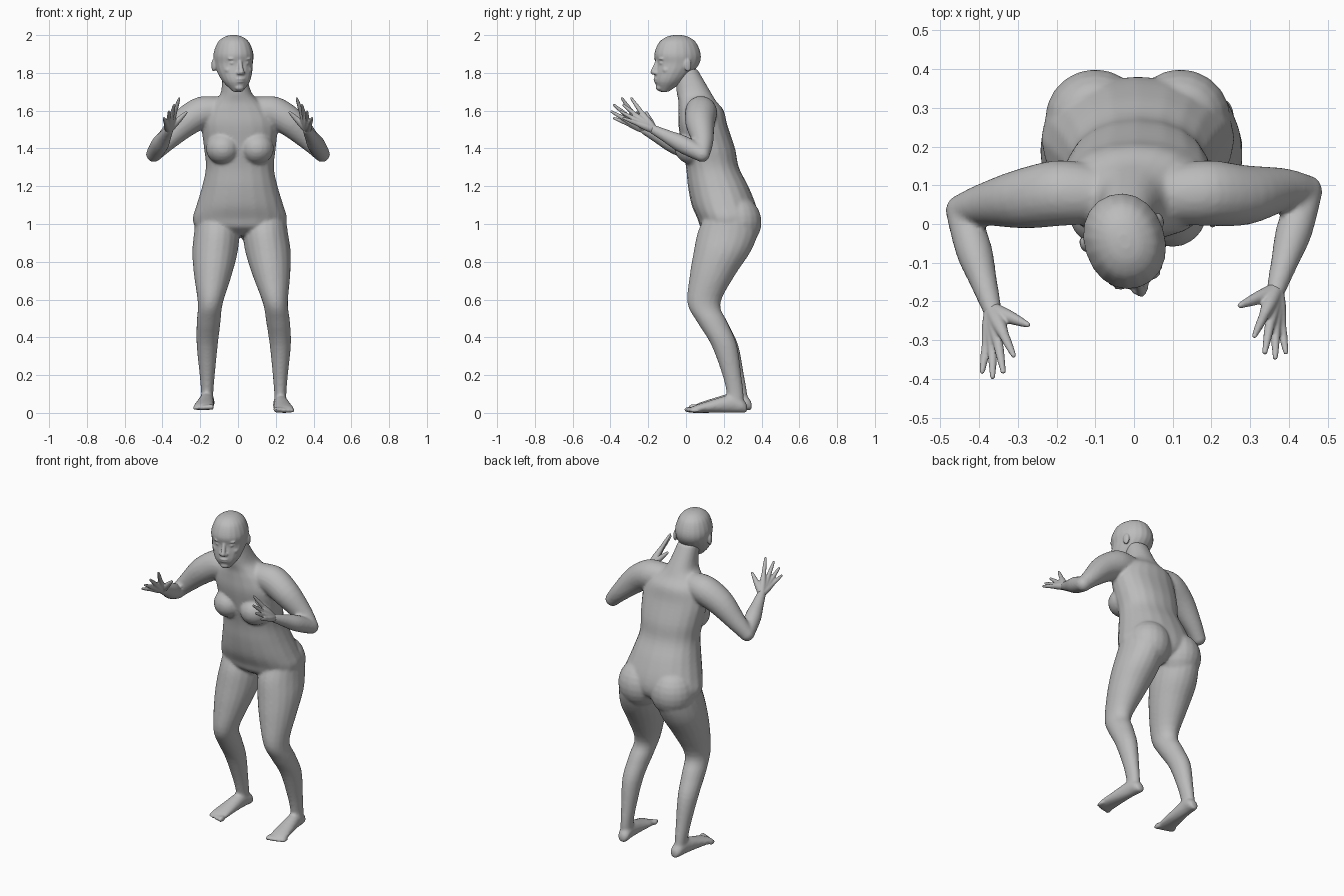
import bpy, bmesh, math
from mathutils import Vector, Matrix

if "Cube" in bpy.data.objects:
    bpy.data.objects.remove(bpy.data.objects["Cube"])

shade = (.5, .5, .5, 1)
grey = bpy.data.materials.new("plain grey")
grey.use_nodes = True
grey.diffuse_color = shade
grey.node_tree.nodes["Principled BSDF"].inputs["Base Color"].default_value = shade


def spline(a, b, c, d, t):
    """Smooth curve from b to c, guided by the neighbours a and d."""
    return b + (c - a) * (t / 2) + (a * 2 - b * 5 + c * 4 - d) * (t * t / 2) \
        + (b * 3 - a - c * 3 + d) * (t ** 3 / 2)


def loft(bm, rings, power=2, sides=20, steps=4):
    """Closed smooth skin over rings given as (centre, u axis, v axis)."""
    outlines = []
    for centre, u, v in rings:
        outline = []
        for i in range(sides):
            angle = math.tau * i / sides
            across, along = math.cos(angle), math.sin(angle)
            outline.append(Vector(centre)
                           + Vector(u) * math.copysign(abs(across) ** (2 / power), across)
                           + Vector(v) * math.copysign(abs(along) ** (2 / power), along))
        outlines.append(outline)
    padded = [outlines[0]] + outlines + [outlines[-1]]
    dense = []
    for a, b, c, d in zip(padded, padded[1:], padded[2:], padded[3:]):
        for k in range(steps):
            dense.append([spline(*corner, k / steps) for corner in zip(a, b, c, d)])
    dense.append(outlines[-1])
    loops = [[bm.verts.new(point) for point in outline] for outline in dense]
    for low, high in zip(loops, loops[1:]):
        for i in range(sides):
            j = (i + 1) % sides
            bm.faces.new((low[i], low[j], high[j], high[i]))
    bm.faces.new(loops[0][::-1])
    bm.faces.new(loops[-1])


def ring(z, y, wide, deep):
    """Horizontal cross-section centred on the part's own axis."""
    return (0, y, z), (wide, 0, 0), (0, deep, 0)


def slices(bm, rings, x_at, y_at, power=2):
    """Loft horizontal rings after moving each by a rule of its height."""
    loft(bm, [((x_at(c[2]), c[1] + y_at(c[2]), c[2]), u, v) for c, u, v in rings], power)


def ball(bm, centre, size):
    matrix = Matrix.Translation(centre) @ Matrix.Diagonal((*size, 1))
    bmesh.ops.create_uvsphere(bm, u_segments=20, v_segments=12, radius=1, matrix=matrix)


def tube(bm, points, radii):
    """Round limb along a path, with rounded ends."""
    rings = []
    for i, point in enumerate(points):
        ahead = points[min(i + 1, len(points) - 1)]
        behind = points[max(i - 1, 0)]
        heading = (ahead - behind).normalized()
        u = heading.cross(Vector((0, 0, 1))).normalized()
        rings.append((point, u * radii[i], heading.cross(u) * radii[i]))
    loft(bm, rings)
    for end in (0, -1):
        ball(bm, points[end], [radii[end]] * 3)


def finish(bm, name, voxel):
    """Fuse the overlapping volumes into one soft skin."""
    bmesh.ops.recalc_face_normals(bm, faces=bm.faces[:])
    mesh = bpy.data.meshes.new(name)
    bm.to_mesh(mesh)
    bm.free()
    mesh.materials.append(grey)
    mesh.shade_smooth()
    thing = bpy.data.objects.new(name, mesh)
    bpy.context.scene.collection.objects.link(thing)
    fuse = thing.modifiers.new("fuse", 'REMESH')
    fuse.mode = 'VOXEL'
    fuse.voxel_size = voxel
    fuse.use_smooth_shade = True
    soften = thing.modifiers.new("soften", 'SMOOTH')
    soften.factor = .5
    soften.iterations = 4
    return thing


def still(z):
    return 0


# Torso and neck, the neck leaning slightly to the right
torso = [
    ring(z=.94, y=.22, wide=.14, deep=.08),
    ring(z=.98, y=.22, wide=.23, deep=.14),
    ring(z=1.03, y=.22, wide=.25, deep=.16),
    ring(z=1.1, y=.2, wide=.23, deep=.17),
    ring(z=1.2, y=.17, wide=.2, deep=.16),
    ring(z=1.3, y=.14, wide=.18, deep=.14),
    ring(z=1.4, y=.12, wide=.19, deep=.14),
    ring(z=1.52, y=.09, wide=.2, deep=.13),
    ring(z=1.6, y=.08, wide=.17, deep=.12),
    ring(z=1.65, y=.06, wide=.12, deep=.1),
    ring(z=1.7, y=.04, wide=.08, deep=.09),
    ring(z=1.82, y=0, wide=.06, deep=.06),
]
body = bmesh.new()
slices(body, torso, lambda z: .01 - max(0, z - 1.5) / 10, still, power=2.2)
for side in (-1, 1):
    ball(body, (.01 + side * .09, .035, 1.4), (.09, .095, .085))  # breast
    ball(body, (.01 + side * .11, .27, 1.01), (.13, .13, .14))  # buttock

# Legs and feet, the right foot set back and slightly raised
leg = [
    ring(z=1.02, y=.23, wide=.11, deep=.14),
    ring(z=.95, y=.22, wide=.12, deep=.16),
    ring(z=.85, y=.19, wide=.12, deep=.15),
    ring(z=.73, y=.14, wide=.1, deep=.12),
    ring(z=.58, y=.095, wide=.066, deep=.087),
    ring(z=.48, y=.14, wide=.063, deep=.08),
    ring(z=.36, y=.205, wide=.056, deep=.068),
    ring(z=.2, y=.25, wide=.04, deep=.05),
    ring(z=.1, y=.27, wide=.032, deep=.045),
    ring(z=.05, y=.27, wide=.034, deep=.045),
]


def sole(y, wide, tall):
    """Upright cross-section of a foot resting on its sole."""
    return (y, wide, tall)


foot = [
    sole(y=.335, wide=.02, tall=.022),
    sole(y=.31, wide=.035, tall=.037),
    sole(y=.25, wide=.038, tall=.048),
    sole(y=.12, wide=.05, tall=.03),
    sole(y=.06, wide=.054, tall=.02),
    sole(y=.04, wide=.045, tall=.015),
]
for side, hip, shin, back, lift in ((-1, -.113, -.163, .012, .014), (1, .145, .224, -.012, 0)):
    def leg_x(z):
        return hip + (shin - hip) * min(1, max(0, (.95 - z) / .55))

    def foot_x(y):
        return shin + side * (.27 - y) / 11

    slices(body, leg, leg_x, lambda z: back * max(0, 1 - z * 2))
    loft(body, [((foot_x(y), y + back, tall + lift), (wide, 0, 0), (0, 0, tall))
                for y, wide, tall in foot])
    for toe in range(5):
        thick = .017 - toe * .0015
        spread = side * (toe - 2) * .022
        ball(body, (foot_x(.03) + spread, .03 + toe * .007 + back, thick + lift),
             (thick * .85, .03, thick))


# Arms and hands, the left ones held slightly further back
def arm(side, back, name):
    def joint(x, y, z):
        return Vector((side * x, y, z))

    shift = Vector((0, back, 0))
    elbow = joint(x=.445, y=.035, z=1.37) + shift
    wrist = joint(x=.366, y=-.222, z=1.5) + shift
    forearm = elbow.lerp(wrist, .4)
    upper = [
        joint(x=.09, y=.075, z=1.6),
        joint(x=.19, y=.08, z=1.59),
        joint(x=.29, y=.065, z=1.53) + shift * .2,
        joint(x=.39, y=.05, z=1.43) + shift * .8,
        elbow,
    ]
    tube(body, upper, (.075, .085, .077, .054, .042))
    tube(body, [elbow, forearm, elbow.lerp(wrist, .7), wrist], (.042, .047, .036, .025))

    # Four spread fingers from little finger to index, then the thumb
    hand = bmesh.new()
    for i in range(4):
        tip = joint(x=.392 - i * .027, y=(i - 1) ** 2 * .014 - .395, z=1.56 + i * .035) + shift
        knuckle = wrist.lerp(tip, .52)
        tube(hand, [wrist, wrist.lerp(knuckle, .5), knuckle], (.021, .02, .014))
        tube(hand, [knuckle, knuckle.lerp(tip, .5), tip], (.013, .011, .007))
    thumb = joint(x=.275, y=-.26, z=1.59) + shift
    tube(hand, [wrist, wrist.lerp(thumb, .5), thumb], (.021, .017, .008))
    finish(hand, name, voxel=.004)


arm(-1, 0, "right_hand")
arm(1, .05, "left_hand")
finish(body, "body", voxel=.009)

# Head, shaped facing forward and then turned to the left
skull = [
    ring(z=1.7, y=-.075, wide=.025, deep=.022),
    ring(z=1.75, y=-.05, wide=.068, deep=.073),
    ring(z=1.8, y=-.023, wide=.09, deep=.1),
    ring(z=1.85, y=0, wide=.1, deep=.117),
    ring(z=1.9, y=0, wide=.103, deep=.124),
    ring(z=1.96, y=0, wide=.082, deep=.1),
    ring(z=1.99, y=0, wide=.048, deep=.06),
    ring(z=2, y=0, wide=.015, deep=.02),
]
face = bmesh.new()
slices(face, skull, still, still, power=2.1)
brow, nose = Vector((0, -.11, 1.87)), Vector((0, -.135, 1.805))
tube(face, [brow, brow.lerp(nose, .5), nose], (.01, .011, .015))
ball(face, (0, -.117, 1.767), (.027, .015, .007))  # upper lip
ball(face, (0, -.115, 1.754), (.023, .015, .007))  # lower lip
ball(face, (0, -.1, 1.722), (.026, .02, .017))  # chin
for side in (-1, 1):
    ball(face, (side * .014, -.126, 1.8), (.01, .012, .01))  # nostril
    ball(face, (side * .037, -.1, 1.852), (.017, .014, .01))  # eye
    ball(face, (side * .038, -.103, 1.874), (.028, .014, .007))  # brow ridge
    ball(face, (side * .05, -.082, 1.815), (.026, .022, .02))  # cheek
    ball(face, (side * .103, .025, 1.84), (.01, .02, .034))  # ear
head = finish(face, "head", voxel=.005)
head.location = (-.024, -.045, 0)
head.rotation_euler.z = math.radians(18)
